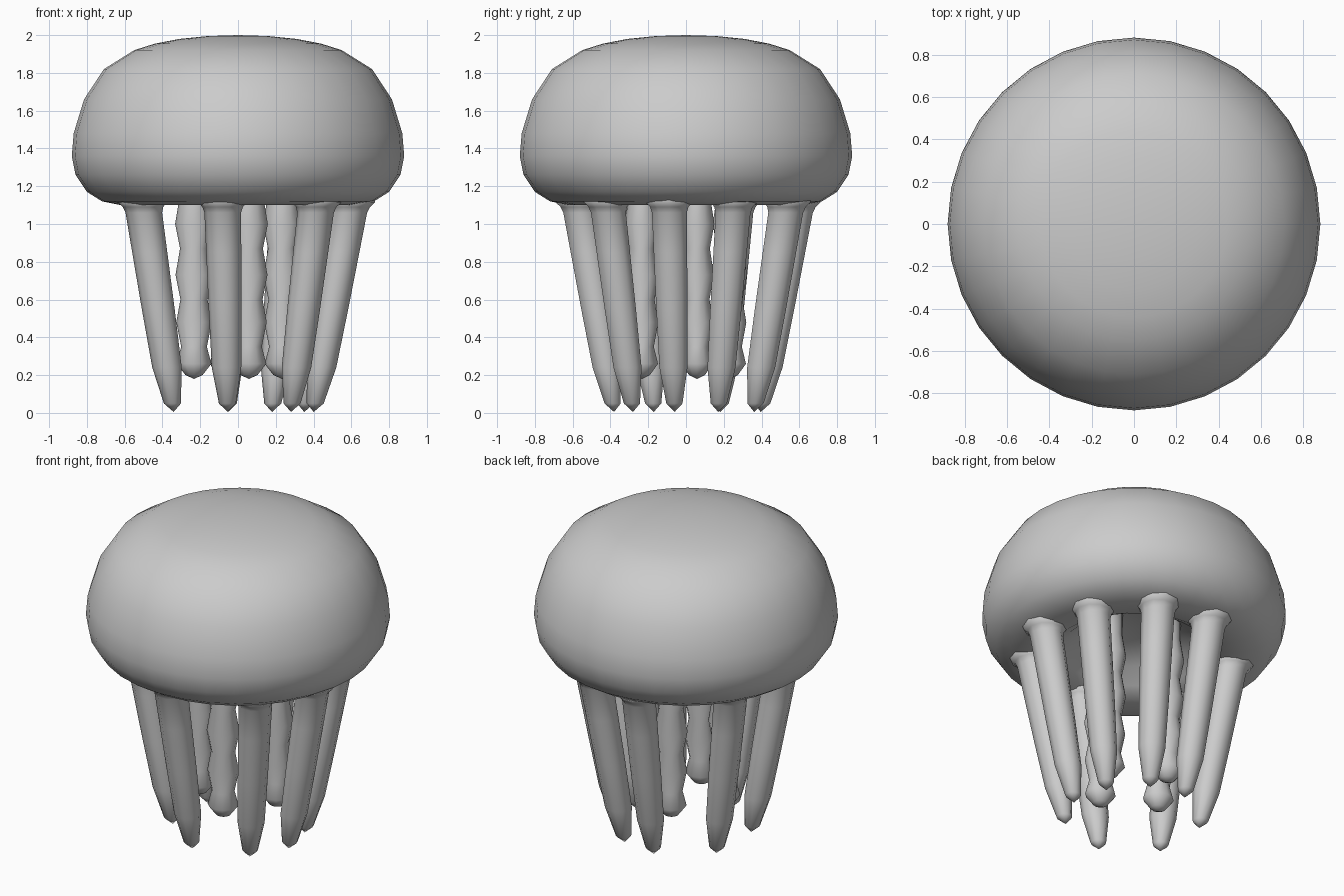
import bpy, bmesh, math

if "Cube" in bpy.data.objects:
    bpy.data.objects.remove(bpy.data.objects["Cube"])


def loft(name, rings, sides):
    """Skin circular rings (x, y, z, rx, ry); zero-radius rings become points."""
    bm = bmesh.new()
    loops = []
    for x, y, z, rx, ry in rings:
        if rx == 0:
            loops.append([bm.verts.new((x, y, z))] * sides)
            continue
        loops.append([bm.verts.new((x + rx * math.cos(2 * math.pi * i / sides),
                                    y + ry * math.sin(2 * math.pi * i / sides), z))
                      for i in range(sides)])
    for a, b in zip(loops, loops[1:]):
        for i in range(sides):
            j = (i + 1) % sides
            quad = list(dict.fromkeys([a[i], a[j], b[j], b[i]]))
            bm.faces.new(quad)
    for end in (loops[0], loops[-1]):
        if end[0] is not end[1]:
            bm.faces.new(end)
    bmesh.ops.recalc_face_normals(bm, faces=bm.faces)
    for f in bm.faces:
        f.smooth = True
    mesh = bpy.data.meshes.new(name)
    bm.to_mesh(mesh)
    bm.free()
    obj = bpy.data.objects.new(name, mesh)
    bpy.context.collection.objects.link(obj)
    return obj


# Bell: domed top, rolled rim and shallow hollow underneath
bell_profile = [(0, 2.0), (0.16, 1.995), (0.31, 1.98), (0.44, 1.955), (0.55, 1.92),
                (0.71, 1.82), (0.815, 1.66), (0.87, 1.48), (0.88, 1.36),
                (0.86, 1.26), (0.80, 1.17), (0.72, 1.12), (0.62, 1.10),
                (0.50, 1.105), (0.42, 1.15), (0.33, 1.23), (0.18, 1.28), (0, 1.30)]
loft("bell", [(0, 0, z, r, r) for r, z in bell_profile], 32)

# Outer tentacles: taper and lean inwards, flared where they meet the bell
tips = [(0.28, -0.28), (-0.055, -0.38), (-0.34, -0.17), (-0.34, 0.18),
        (-0.05, 0.395), (0.18, 0.36), (0.35, 0.17), (0.40, -0.06)]
tentacle_profile = [(0.005, 0), (0.05, 0.045), (0.24, 0.078), (0.55, 0.087),
                    (0.85, 0.093), (1.06, 0.097), (1.09, 0.107), (1.115, 0.13), (1.16, 0.11)]
for n, (x, y) in enumerate(tips):
    rings = []
    for z, r in tentacle_profile:
        s = 1 + 0.44 * z
        rings.append((x * s, y * s, z, r, r))
    loft(f"tentacle_{n + 1}", rings, 10)

# Inner oral arms: four beaded columns hanging from the hollow
arm_profile = [(0.18, 0), (0.20, 0.045), (0.26, 0.092), (0.35, 0.068), (0.48, 0.094),
               (0.60, 0.072), (0.73, 0.098), (0.87, 0.074), (1.0, 0.10),
               (1.12, 0.08), (1.32, 0.08)]
for n in range(4):
    a = math.radians(14 + 90 * n)
    cx, cy = 0.24 * math.cos(a), 0.24 * math.sin(a)
    loft(f"oral_arm_{n + 1}", [(cx, cy, z, r, r * 0.92) for z, r in arm_profile], 12)
